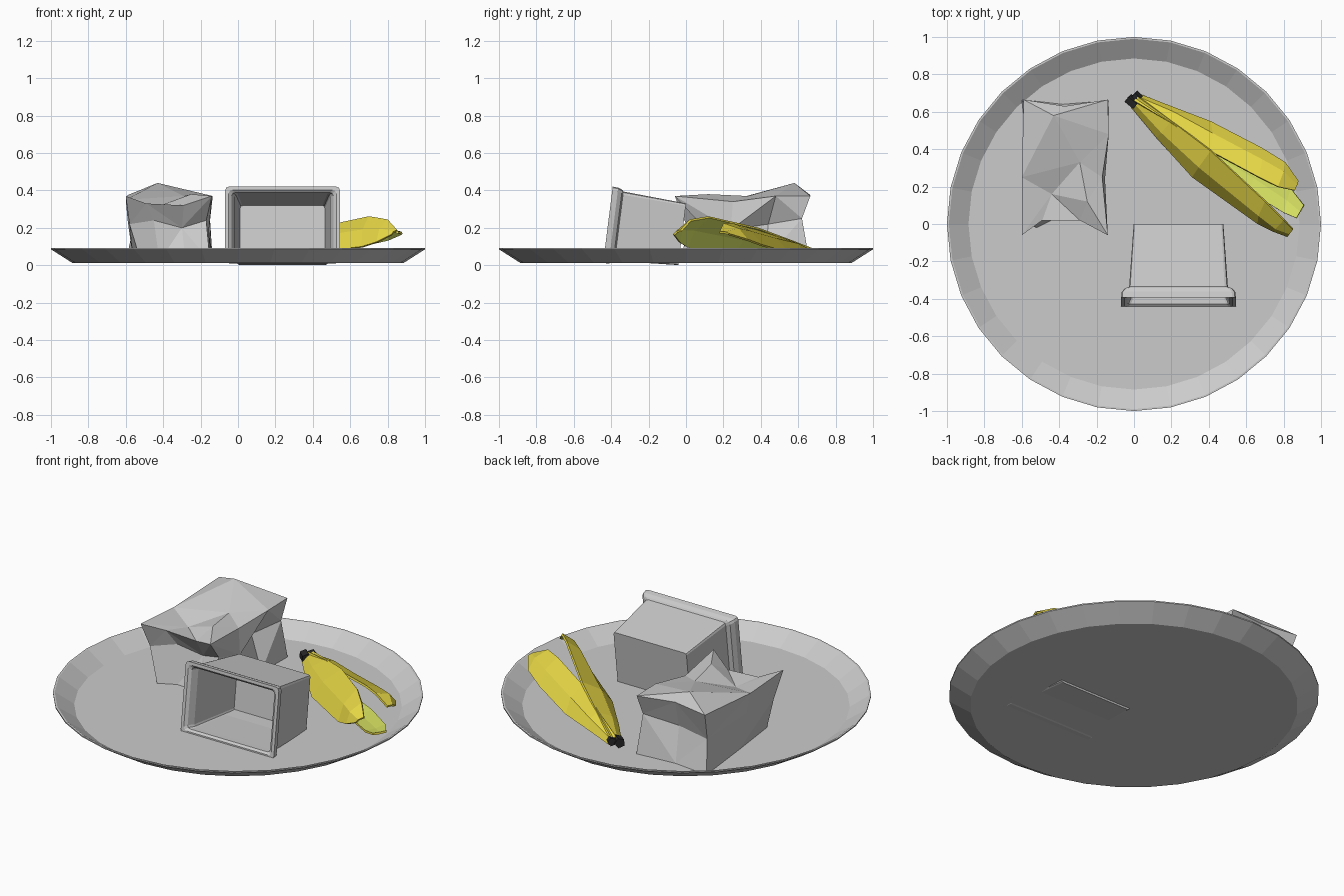
import bpy, bmesh, math
from mathutils import Vector

if "Cube" in bpy.data.objects:
    bpy.data.objects.remove(bpy.data.objects["Cube"])


def material(name, rgb):
    m = bpy.data.materials.new(name)
    m.diffuse_color = (*rgb, 1)
    m.use_nodes = True
    m.node_tree.nodes["Principled BSDF"].inputs["Base Color"].default_value = m.diffuse_color
    return m


YELLOW = material("peel_yellow", (0.80, 0.68, 0.06))
LIME = material("peel_inside", (0.72, 0.80, 0.13))
BLACK = material("stem_black", (0.02, 0.02, 0.02))


def make(name, verts, faces, mats=(), recalc=True):
    me = bpy.data.meshes.new(name)
    me.from_pydata([tuple(v) for v in verts], [], faces)
    if recalc:
        bm = bmesh.new()
        bm.from_mesh(me)
        bmesh.ops.recalc_face_normals(bm, faces=bm.faces)
        bm.to_mesh(me)
        bm.free()
    for m in mats:
        me.materials.append(m)
    ob = bpy.data.objects.new(name, me)
    bpy.context.collection.objects.link(ob)
    return ob


def loft(name, rings, mats=(), cap=True):
    """Bridge equal-length rings of points and cap both ends."""
    n = len(rings[0])
    faces = [(r * n + i, r * n + (i + 1) % n, (r + 1) * n + (i + 1) % n, (r + 1) * n + i)
             for r in range(len(rings) - 1) for i in range(n)]
    if cap:
        faces += [tuple(range(n)), tuple(range((len(rings) - 1) * n, len(rings) * n))]
    return make(name, [p for ring in rings for p in ring], faces, mats)


# plate: thin shallow dish, 32 sides
def circle(r, z, n=32):
    return [(r * math.cos(2 * math.pi * i / n), r * math.sin(2 * math.pi * i / n), z) for i in range(n)]


loft("plate", [circle(r, z) for r, z in
               ((0.885, 0.012), (1.0, 0.085), (1.0, 0.092), (0.99, 0.092), (0.885, 0.022))])

# container: tapered open tub lying on its side, mouth to the front
TILT = math.radians(7.2)
AXIS = Vector((0, math.cos(TILT), -math.sin(TILT)))
UP = Vector((0, math.sin(TILT), math.cos(TILT)))
MOUTH = Vector((0.238, -0.4175, 0.216))


def rounded_rect(w, hx, hz, r):
    pts = []
    for k, (sx, sz) in enumerate(((1, 1), (-1, 1), (-1, -1), (1, -1))):
        for j in range(3):
            a = math.pi / 2 * k + math.pi / 4 * j
            u = sx * (hx - r) + r * math.cos(a)
            v = sz * (hz - r) + r * math.sin(a)
            pts.append(MOUTH + AXIS * w + Vector((u, 0, 0)) + UP * v)
    return pts


TUB = ((0.40, 0.240, 0.166, 0.012), (0.06, 0.264, 0.187, 0.018), (0.052, 0.288, 0.196, 0.02),
       (0.03, 0.304, 0.204, 0.02), (0.0, 0.307, 0.206, 0.02), (0.0, 0.288, 0.188, 0.018),
       (0.012, 0.272, 0.176, 0.018), (0.05, 0.255, 0.174, 0.015), (0.385, 0.226, 0.152, 0.012))
loft("container", [rounded_rect(*t) for t in TUB])

# crumpled_bag: three ragged loops (base, pinched waist, top edge) and a creased top
BASE = [(-.52, -.02), (-.42, .03), (-.28, .02), (-.15, -.05), (-.20, .20),
        (-.14, .42), (-.135, .66), (-.38, .64), (-.60, .665), (-.56, .30)]
WAIST = [(-.58, .00, .22), (-.45, .07, .24), (-.30, .10, .20), (-.17, .06, .24), (-.155, .24, .19),
         (-.22, .44, .22), (-.15, .62, .25), (-.36, .58, .22), (-.56, .60, .20), (-.59, .27, .24)]
TOP = [(-.60, -.06, .37), (-.49, .02, .33), (-.29, .02, .32), (-.14, -.06, .37), (-.17, .25, .34),
       (-.135, .48, .37), (-.14, .665, .37), (-.37, .63, .38), (-.59, .665, .375), (-.60, .25, .35)]
CREASE = [(-.43, .58, .44), (-.29, .33, .37), (-.44, .16, .31), (-.25, .12, .38)]
bag_verts = [(x, y, 0.022) for x, y in BASE] + WAIST + TOP + CREASE
bag_faces = [tuple(range(10))]
for r in range(2):
    for i in range(10):
        a, b = r * 10 + i, r * 10 + (i + 1) % 10
        c, d = b + 10, a + 10
        bag_faces += [(a, b, c), (a, c, d)] if (i + r) % 2 else [(a, b, d), (b, c, d)]
A, B, C, D = 30, 31, 32, 33
T = list(range(20, 30))
bag_faces += [(T[0], T[1], C), (T[1], T[2], C), (T[2], D, C), (T[2], T[3], D), (T[3], T[4], D),
              (T[4], B, D), (T[4], T[5], B), (T[5], A, B), (T[5], T[6], A), (T[6], T[7], A),
              (T[7], T[8], A), (T[8], T[9], A), (T[9], B, A), (T[9], C, B), (C, D, B), (T[9], T[0], C)]
make("crumpled_bag", bag_verts, bag_faces)


# banana peel: three flaps spreading from one stem, yellow outside and lime inside
def flap(name, edge_a, edge_b, out, bulge):
    out = Vector(out).normalized()
    rows = []
    for i, (p, q) in enumerate(zip(edge_a, edge_b)):
        p, q = Vector(p), Vector(q)
        rows.append((p, (p + q) / 2 + out * bulge * (1 if 0 < i < len(edge_a) - 1 else 0.3), q))
    verts = [v for row in rows for v in row]
    faces = [(i * 3 + j, i * 3 + j + 1, i * 3 + j + 4, i * 3 + j + 3)
             for i in range(len(rows) - 1) for j in range(2)]
    a, b, c = (verts[k] for k in faces[2][:3])
    if (b - a).cross(c - b).dot(out) < 0:
        faces = [f[::-1] for f in faces]
    ob = make(name, verts, faces, (YELLOW, LIME), recalc=False)
    mod = ob.modifiers.new("thickness", "SOLIDIFY")
    mod.thickness = 0.012
    mod.offset = -1
    mod.material_offset = 1


flap("peel_front_flap",
     [(.02, .68, .09), (.20, .55, .14), (.41, .39, .20), (.70, .12, .262), (.80, .02, .245), (.85, -.03, .19)],
     [(-.03, .64, .04), (.12, .46, .05), (.31, .25, .06), (.66, .00, .10), (.74, -.04, .125), (.82, -.07, .165)],
     (-.55, -.65, .4), 0.025)
flap("peel_back_flap",
     [(.00, .66, .09), (.20, .54, .14), (.41, .39, .185), (.67, .25, .225), (.77, .20, .225), (.86, .18, .18)],
     [(.02, .70, .05), (.20, .63, .06), (.41, .55, .07), (.68, .41, .11), (.81, .33, .14), (.88, .23, .17)],
     (.4, .6, .6), 0.025)
flap("peel_middle_flap",
     [(-.01, .64, .05), (.30, .39, .036), (.62, .17, .04), (.80, .06, .05), (.87, .03, .065)],
     [(.02, .68, .05), (.36, .47, .036), (.66, .32, .04), (.84, .19, .05), (.91, .10, .065)],
     (0, 0, -1), 0.006)


# stem stubs
def stub(name, start, end, r):
    s, e = Vector(start), Vector(end)
    d = (e - s).normalized()
    u = d.cross(Vector((0, 0, 1))).normalized()
    v = d.cross(u)
    ring = [u * r * math.cos(k * math.tau / 5) + v * r * math.sin(k * math.tau / 5) for k in range(5)]
    loft(name, [[s + o for o in ring], [e + o for o in ring]], (BLACK,))


stub("stem_front", (.01, .635, .06), (-.035, .672, .062), 0.03)
stub("stem_back", (.03, .665, .065), (.00, .695, .068), 0.025)
